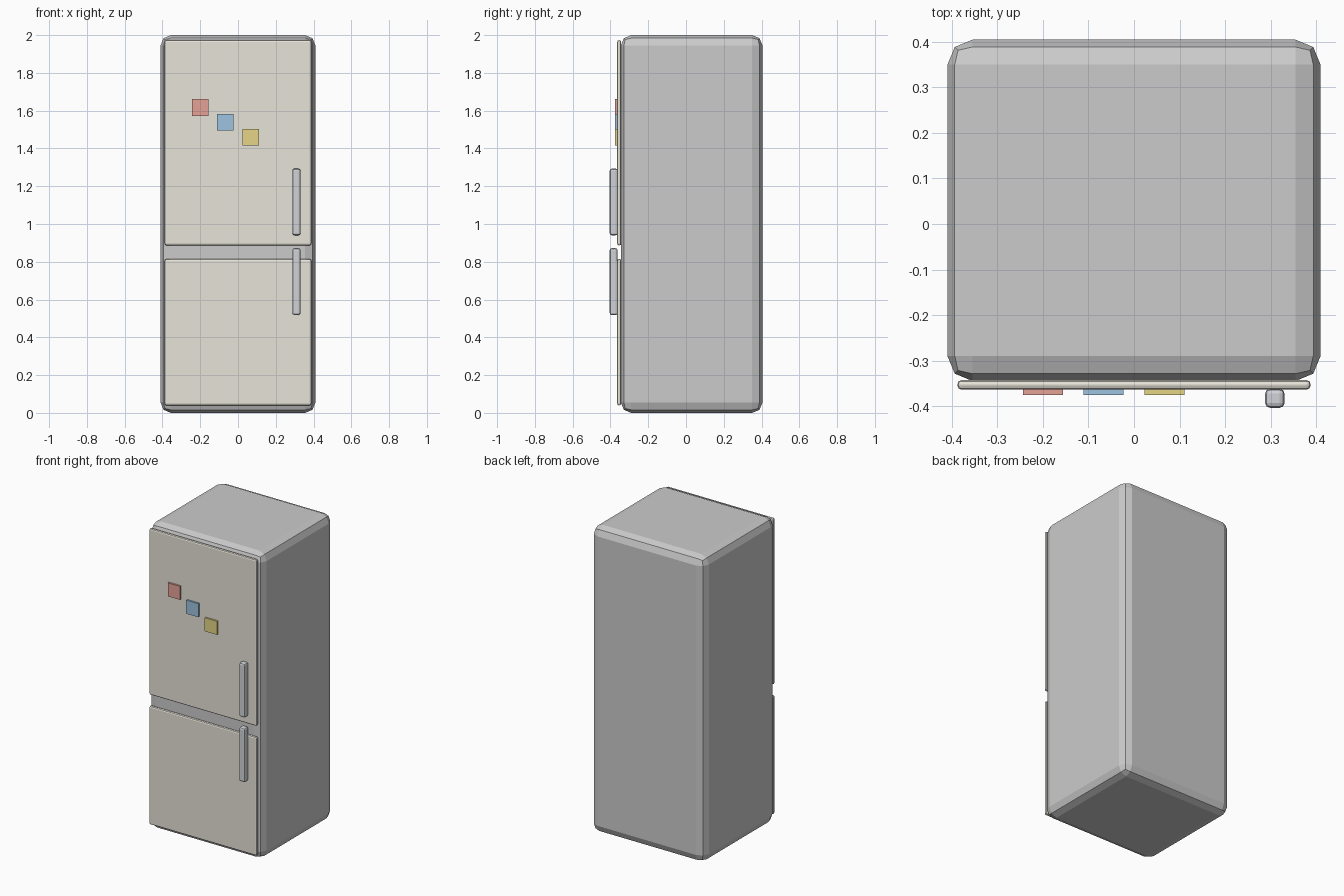
import bpy

if "Cube" in bpy.data.objects:
    bpy.data.objects.remove(bpy.data.objects["Cube"])


def material(name, rgb):
    m = bpy.data.materials.new(name)
    m.diffuse_color = (*rgb, 1)
    m.use_nodes = True
    m.node_tree.nodes["Principled BSDF"].inputs["Base Color"].default_value = m.diffuse_color
    return m


def box(name, x, y, z, bevel=0, mat=None):
    """Box from (min, max) ranges, with optional two-step rounded edges."""
    bpy.ops.mesh.primitive_cube_add(size=1, location=[sum(r) / 2 for r in (x, y, z)])
    ob = bpy.context.object
    ob.name = name
    ob.scale = [r[1] - r[0] for r in (x, y, z)]
    bpy.ops.object.transform_apply(location=False, rotation=False, scale=True)
    if bevel:
        mod = ob.modifiers.new("rounding", 'BEVEL')
        mod.width = bevel
        mod.segments = 2
    if mat:
        ob.data.materials.append(mat)
    return ob


cream = material("cream", (0.80, 0.77, 0.69))
steel = material("steel", (0.63, 0.65, 0.68))

# Cabinet
box("cabinet", (-0.41, 0.41), (-0.345, 0.405), (0, 2), 0.055)

# Doors
for name, z in (("upper_door", (0.887, 1.973)), ("lower_door", (0.04, 0.814))):
    box(name, (-0.388, 0.388), (-0.364, -0.343), z, 0.009, cream)

# Handles
for name, z in (("upper_handle", (0.94, 1.293)), ("lower_handle", (0.518, 0.872))):
    box(name, (0.288, 0.331), (-0.404, -0.362), z, 0.011, steel)

# Magnets
for name, x, z, rgb in (("red_magnet", -0.2, 1.617, (0.78, 0.36, 0.31)),
                        ("blue_magnet", -0.067, 1.539, (0.34, 0.54, 0.74)),
                        ("yellow_magnet", 0.067, 1.46, (0.78, 0.66, 0.24))):
    box(name, (x - 0.044, x + 0.044), (-0.376, -0.362), (z - 0.044, z + 0.044),
        0, material(name, rgb))
